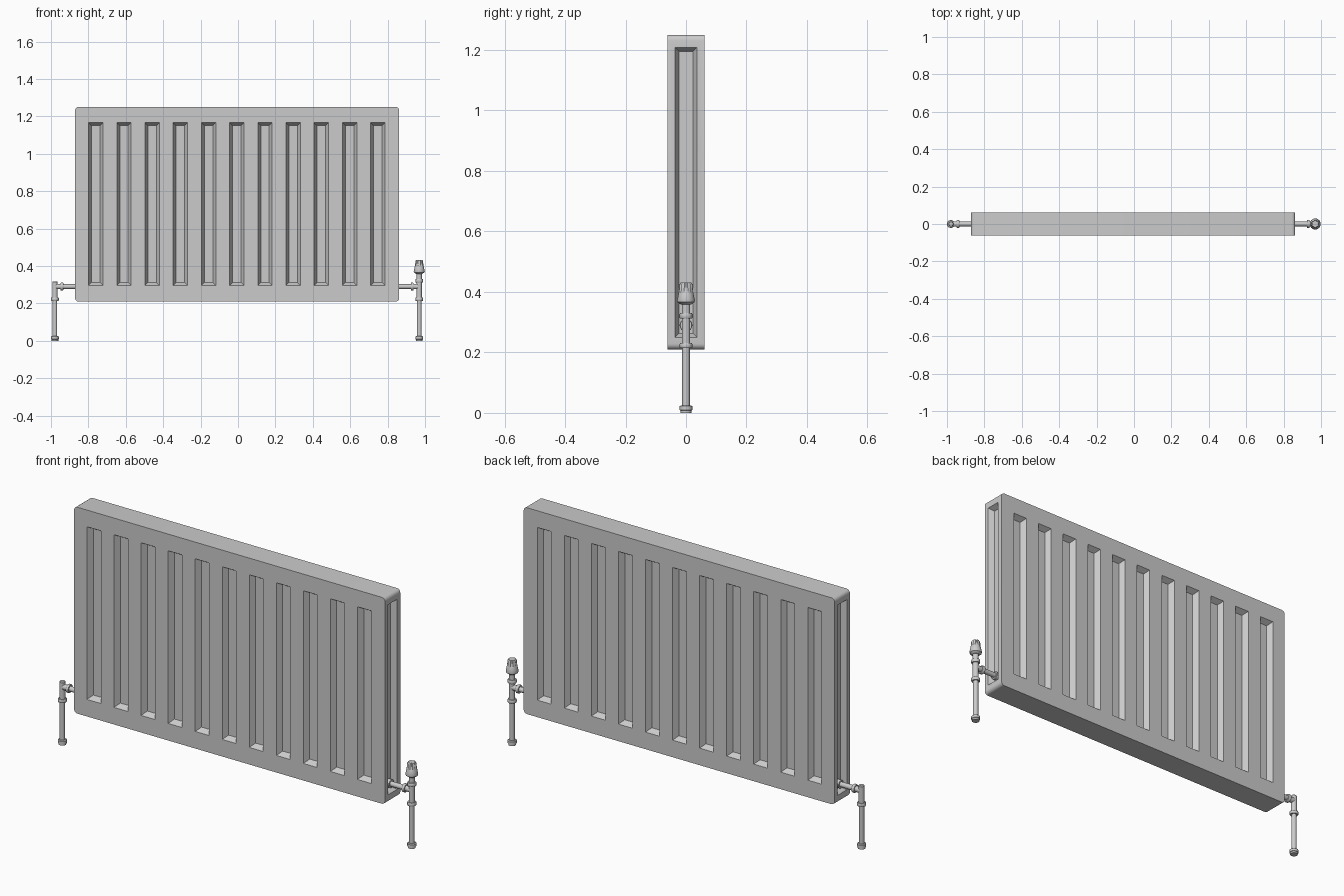
import bpy, bmesh, math
from mathutils import Vector, Matrix

if "Cube" in bpy.data.objects:
    bpy.data.objects.remove(bpy.data.objects["Cube"])

X0, X1, HY, Z0, Z1 = -0.871, 0.862, 0.061, 0.21, 1.25   # panel bounds
LEFT, RIGHT, PIPE_Z, DEPTH = -0.979, 0.969, 0.29, 0.027
SEG = 24


def new_object(name, bm):
    bmesh.ops.recalc_face_normals(bm, faces=bm.faces)
    me = bpy.data.meshes.new(name)
    bm.to_mesh(me)
    bm.free()
    ob = bpy.data.objects.new(name, me)
    bpy.context.collection.objects.link(ob)
    return ob


def smooth(ob, angle=35):
    bpy.ops.object.select_all(action='DESELECT')
    ob.select_set(True)
    bpy.context.view_layer.objects.active = ob
    bpy.ops.object.shade_smooth_by_angle(angle=math.radians(angle))


def lathe(name, profile, matrix, flutes=()):
    """Revolve (radius, height) points; profile indices in flutes get notches."""
    bm = bmesh.new()
    rings = []
    for i, (r, h) in enumerate(profile):
        ring = []
        for k in range(SEG):
            a = 2 * math.pi * k / SEG
            rr = r * 0.8 if i in flutes and k % 4 == 0 else r
            ring.append(bm.verts.new(matrix @ Vector((rr * math.cos(a), rr * math.sin(a), h))))
        rings.append(ring)
    for a, b in zip(rings, rings[1:]):
        for k in range(SEG):
            n = (k + 1) % SEG
            bm.faces.new((a[k], a[n], b[n], b[k]))
    bm.faces.new(rings[0])
    bm.faces.new(rings[-1])
    ob = new_object(name, bm)
    smooth(ob)
    return ob


def recess(bm, center, u, normal, w, h, inset):
    """Tapered pocket cutter, narrowing towards its floor."""
    c, u, n, v = Vector(center), Vector(u), Vector(normal), Vector((0, 0, 1))
    rings = []
    for t in (-0.3, 1.0):
        a, b = w / 2 - inset * t, h / 2 - inset * t
        rings.append([bm.verts.new(c - n * DEPTH * t + u * a * s + v * b * q)
                      for s, q in ((-1, -1), (1, -1), (1, 1), (-1, 1))])
    for k in range(4):
        m = (k + 1) % 4
        bm.faces.new((rings[0][k], rings[0][m], rings[1][m], rings[1][k]))
    bm.faces.new(rings[0])
    bm.faces.new(rings[1])


# Panel slab with rounded corners seen from the front
bm = bmesh.new()
size = Matrix.Diagonal((X1 - X0, 2 * HY, Z1 - Z0, 1))
bmesh.ops.create_cube(bm, size=1, matrix=Matrix.Translation(((X0 + X1) / 2, 0, (Z0 + Z1) / 2)) @ size)
edges = [e for e in bm.edges if abs(e.verts[0].co.y - e.verts[1].co.y) > 0.05]
bmesh.ops.bevel(bm, geom=edges, offset=0.018, segments=4, profile=0.5, affect='EDGES')
panel = new_object("radiator_panel", bm)

# Recesses: eleven on front and back, one on each end
bm = bmesh.new()
for i in range(11):
    x = -0.7605 + 0.1508 * i
    for s in (-1, 1):
        recess(bm, (x, s * HY, 0.731), (1, 0, 0), (0, s, 0), 0.077, 0.87, 0.016)
for x, s in ((X0, -1), (X1, 1)):
    recess(bm, (x, 0, 0.729), (0, 1, 0), (s, 0, 0), 0.072, 0.958, 0.013)
cutter = new_object("recess_cutter", bm)
cutter.hide_render = True
mod = panel.modifiers.new("recesses", 'BOOLEAN')
mod.operation, mod.solver, mod.object = 'DIFFERENCE', 'EXACT', cutter
bpy.context.view_layer.objects.active = panel
bpy.ops.object.modifier_apply(modifier=mod.name)
bpy.data.objects.remove(cutter)
smooth(panel, 30)

# Pipes: floor fitting, riser with collar, and side connection into the panel
RISER = [(0.018, 0), (0.018, 0.008), (0.021, 0.009), (0.021, 0.022), (0.017, 0.025), (0.0125, 0.025),
         (0.0125, 0.214), (0.019, 0.214), (0.021, 0.217), (0.021, 0.228), (0.019, 0.231), (0.014, 0.231)]
for side, x, edge, s in (("left", LEFT, X0, 1), ("right", RIGHT, X1, -1)):
    if side == "left":
        top = [(0.014, 0.314), (0.011, 0.318)]
    else:
        top = [(0.014, 0.312), (0.019, 0.312), (0.021, 0.315), (0.021, 0.327),
               (0.019, 0.33), (0.014, 0.33), (0.014, 0.366)]
    lathe(side + "_riser_pipe", RISER + top, Matrix.Translation((x, 0, 0)))
    end = abs(edge - x) + DEPTH + 0.002
    arm = [(0.014, 0), (0.014, 0.03), (0.019, 0.03), (0.021, 0.033), (0.021, 0.042), (0.019, 0.045),
           (0.0125, 0.045), (0.0125, end - 0.022), (0.02, end - 0.022), (0.02, end)]
    lathe(side + "_connector_pipe", arm,
          Matrix.Translation((x, 0, PIPE_Z)) @ Matrix.Rotation(s * math.pi / 2, 4, 'Y'))

# Fluted thermostat knob on the right valve
KNOB = [(0.017, 0.358), (0.028, 0.366), (0.0295, 0.372), (0.026, 0.388), (0.024, 0.398),
        (0.0235, 0.402), (0.021, 0.426), (0.018, 0.431)]
lathe("thermostat_knob", KNOB, Matrix.Translation((RIGHT, 0, 0)), flutes=(5, 6, 7))
